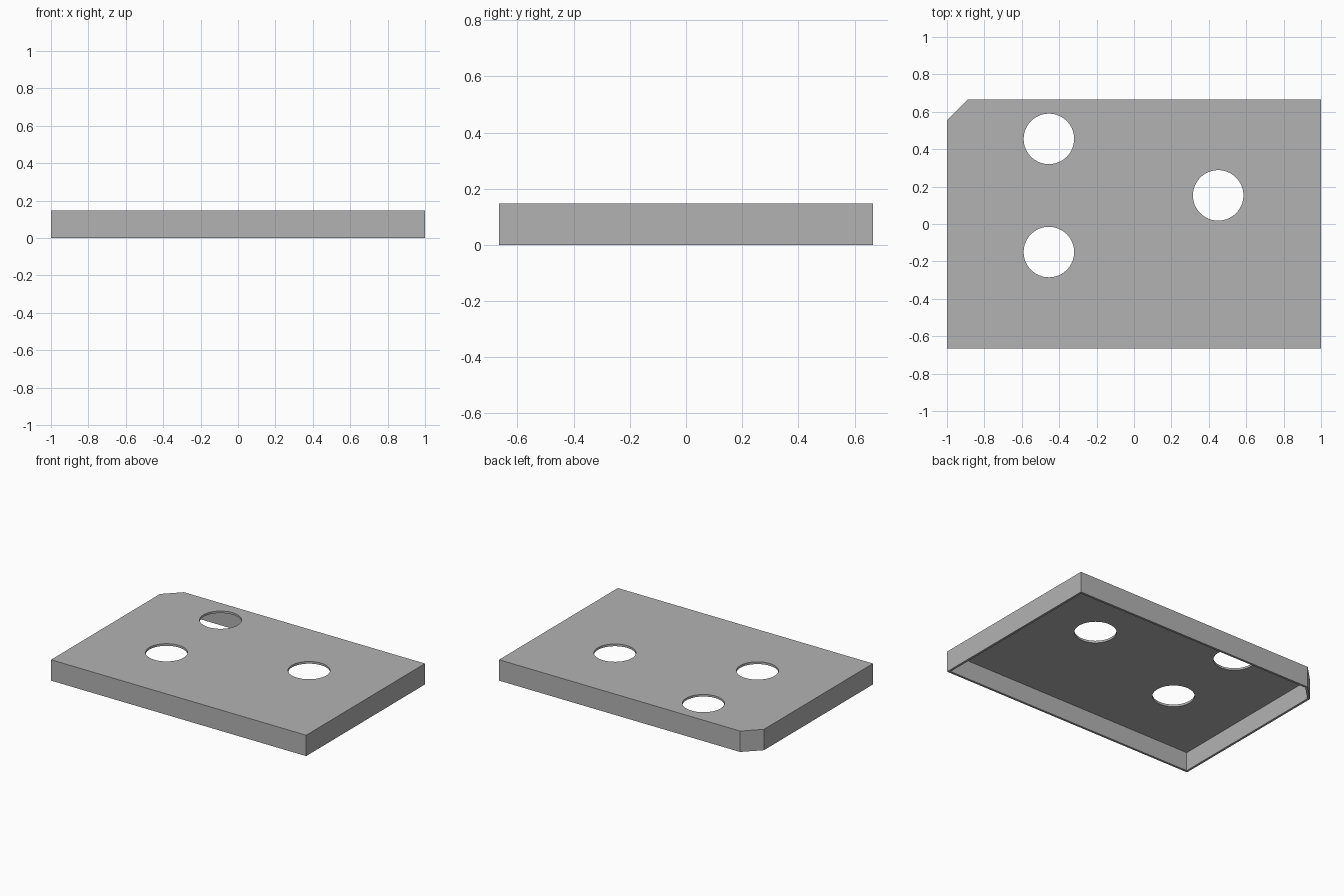
import bpy
import bmesh

HALF_X, HALF_Y, HEIGHT = 1.0, 0.665, 0.148
CORNER = 0.11
SHELL = 0.016
HOLE_RADIUS = 0.135
HOLES = [(-0.455, 0.455), (-0.455, -0.15), (0.45, 0.153)]

if "Cube" in bpy.data.objects:
    bpy.data.objects.remove(bpy.data.objects["Cube"], do_unlink=True)

# Single plain grey
grey = bpy.data.materials.new("grey")
grey.use_nodes = True
colour = (0.45, 0.45, 0.45, 1.0)
grey.diffuse_color = colour
grey.node_tree.nodes["Principled BSDF"].inputs["Base Color"].default_value = colour

# Outline with one cut corner at the back right
outline = [
    (-HALF_X, -HALF_Y),
    (HALF_X, -HALF_Y),
    (HALF_X, HALF_Y),
    (-HALF_X + CORNER, HALF_Y),
    (-HALF_X, HALF_Y - CORNER),
]

# Top panel with its skirt, open underneath
bm = bmesh.new()
top = bm.faces.new([bm.verts.new((x, y, HEIGHT)) for x, y in outline])
skirt = bmesh.ops.extrude_edge_only(bm, edges=list(top.edges))
lower = [v for v in skirt["geom"] if isinstance(v, bmesh.types.BMVert)]
bmesh.ops.translate(bm, verts=lower, vec=(0, 0, -HEIGHT))
bmesh.ops.recalc_face_normals(bm, faces=bm.faces)
top.normal_update()
if top.normal.z < 0:
    bmesh.ops.reverse_faces(bm, faces=bm.faces)
mesh = bpy.data.meshes.new("cover_panel")
bm.to_mesh(mesh)
bm.free()
mesh.materials.append(grey)
cover = bpy.data.objects.new("cover_panel", mesh)
bpy.context.collection.objects.link(cover)

# Wall thickness grows inward
solid = cover.modifiers.new("wall_thickness", "SOLIDIFY")
solid.thickness = SHELL
solid.offset = -1
solid.use_even_offset = True
solid.use_quality_normals = True

# Three round holes through the top
cutters = []
for x, y in HOLES:
    bpy.ops.mesh.primitive_cylinder_add(
        vertices=64, radius=HOLE_RADIUS, depth=0.1, location=(x, y, HEIGHT))
    cutter = bpy.context.object
    cutter.name = "hole_cutter"
    cutter.hide_render = True
    cutter.data.materials.append(grey)
    cut = cover.modifiers.new("round_hole", "BOOLEAN")
    cut.operation = "DIFFERENCE"
    cut.solver = "EXACT"
    cut.object = cutter
    cutters.append(cutter)

# Bake the modifiers, then drop the cutters
bpy.ops.object.select_all(action="DESELECT")
bpy.context.view_layer.objects.active = cover
cover.select_set(True)
for name in [m.name for m in cover.modifiers]:
    bpy.ops.object.modifier_apply(modifier=name)
for cutter in cutters:
    bpy.data.objects.remove(cutter, do_unlink=True)
bpy.ops.object.shade_smooth_by_angle()
